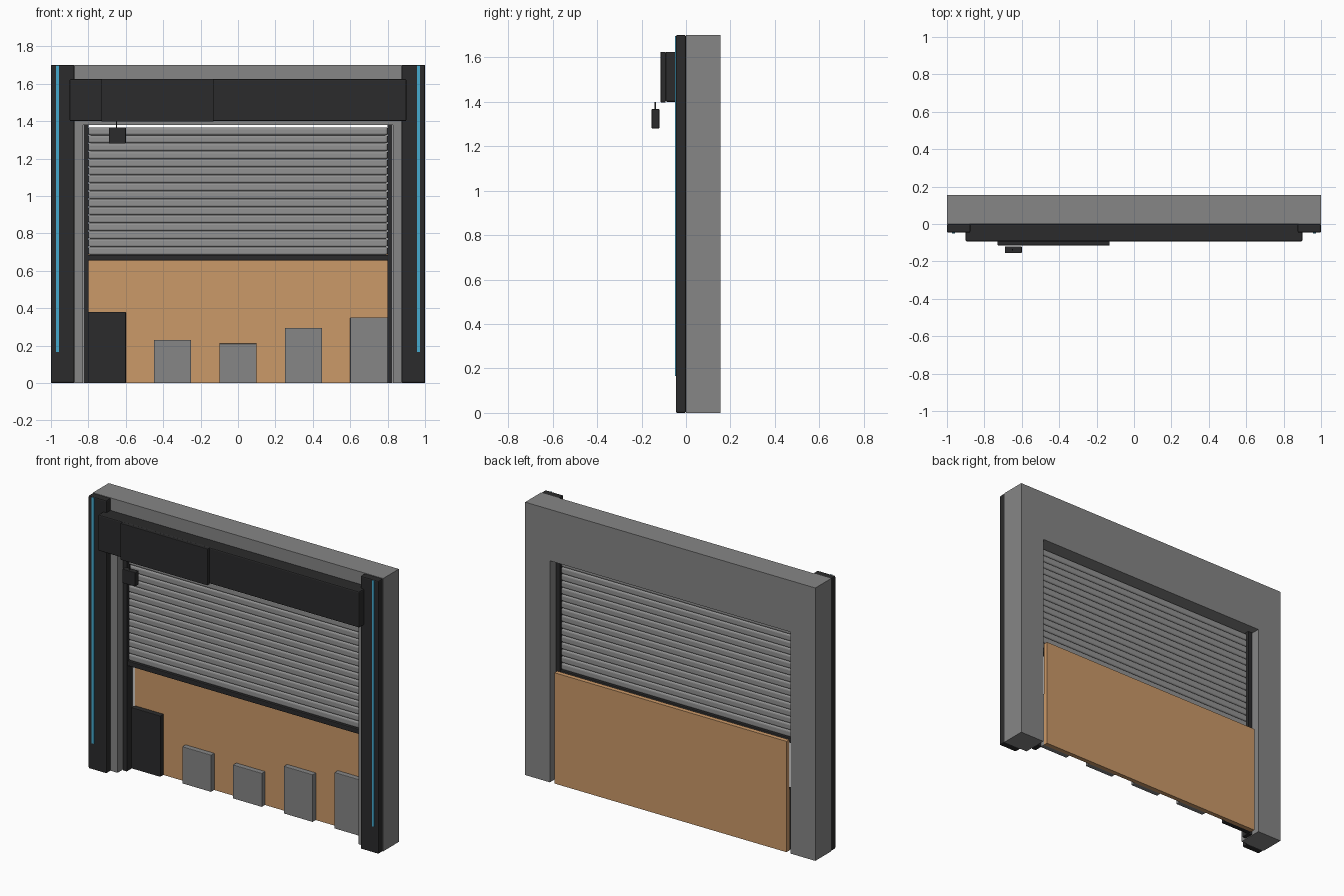
import bpy
import bmesh
from mathutils import Vector

cube = bpy.data.objects.get("Cube")
if cube:
    bpy.data.objects.remove(cube, do_unlink=True)


def material(name, r, g, b):
    mat = bpy.data.materials.new(name)
    mat.use_nodes = True
    mat.diffuse_color = (r, g, b, 1)
    mat.node_tree.nodes["Principled BSDF"].inputs["Base Color"].default_value = (r, g, b, 1)
    return mat


concrete = material("concrete grey", 0.24, 0.24, 0.24)
steel = material("shutter grey", 0.29, 0.29, 0.29)
charcoal = material("charcoal", 0.024, 0.024, 0.025)
wood = material("tan wood", 0.60, 0.32, 0.14)
glow = material("light blue", 0.06, 0.40, 0.62)


def finish(name, bm, mat):
    bmesh.ops.recalc_face_normals(bm, faces=bm.faces)
    mesh = bpy.data.meshes.new(name)
    bm.to_mesh(mesh)
    bm.free()
    mesh.materials.append(mat)
    obj = bpy.data.objects.new(name, mesh)
    bpy.context.collection.objects.link(obj)
    return obj


def box(name, x, y, z, mat, bevel=0.0, segments=2):
    """Box from (min, max) pairs, with optional rounded edges."""
    bm = bmesh.new()
    bmesh.ops.create_cube(bm, size=1)
    for v in bm.verts:
        v.co = Vector([(lo + hi) / 2 + c * (hi - lo) for c, (lo, hi) in zip(v.co, (x, y, z))])
    obj = finish(name, bm, mat)
    if bevel:
        mod = obj.modifiers.new("rounded edges", 'BEVEL')
        mod.width = bevel
        mod.segments = segments
    return obj


# Wall with a doorway, extruded from its outline
outer, inner, top, lintel = 1.0, 0.83, 1.7, 1.38
outline = [(-outer, 0), (-outer, top), (outer, top), (outer, 0),
           (inner, 0), (inner, lintel), (-inner, lintel), (-inner, 0)]
bm = bmesh.new()
face = bm.faces.new([bm.verts.new((x, 0, z)) for x, z in outline])
extruded = bmesh.ops.extrude_face_region(bm, geom=[face])
bmesh.ops.translate(bm, vec=(0, 0.155, 0),
                    verts=[g for g in extruded["geom"] if isinstance(g, bmesh.types.BMVert)])
finish("wall", bm, concrete)

# Pillars, light strips and shutter rails on both sides
for side, s in (("left", 1), ("right", -1)):
    def span(a, b):
        return tuple(sorted((s * a, s * b)))
    box(side + "_pillar", span(0.875, 1), (-0.046, 0), (0, top), charcoal, 0.007)
    box(side + "_light_strip", span(0.958, 0.973), (-0.05, -0.04), (0.165, 1.697), glow)
    box(side + "_shutter_rail", span(0.798, 0.825), (0.045, 0.1), (0, lintel), charcoal)

# Shutter housing and blank sign board
box("shutter_housing", (-0.9, 0.9), (-0.093, 0), (1.4, 1.625), charcoal, 0.007)
box("sign_board", (-0.73, -0.13), (-0.114, -0.092), (1.397, 1.625), charcoal, 0.003)

# Hanging box on its cord
box("hanging_box", (-0.69, -0.6), (-0.155, -0.12), (1.28, 1.367), charcoal, 0.003)
box("hanging_cord", (-0.652, -0.646), (-0.141, -0.135), (1.365, 1.4), charcoal)

# Shutter slats and bottom bar
slats, low, high = 16, 0.685, 1.367
pitch = (high - low) / slats
for i in range(slats):
    z = low + i * pitch
    box(f"slat_{i + 1}", (-0.8, 0.8), (0.06, 0.09), (z, z + pitch), steel, 0.011, 3)
box("shutter_bottom_bar", (-0.8, 0.8), (0.052, 0.098), (0.655, low), charcoal, 0.004)

# Counter panel and the blocks in front of it
box("counter_panel", (-0.8, 0.8), (0.125, 0.153), (0, 0.69), wood)
for i, (x, height) in enumerate([(-0.7, 0.38), (-0.35, 0.23), (0, 0.21), (0.35, 0.295), (0.7, 0.35)]):
    box(f"counter_block_{i + 1}", (x - 0.1, x + 0.1), (0.092, 0.126), (0, height),
        concrete if i else charcoal, 0.003)
